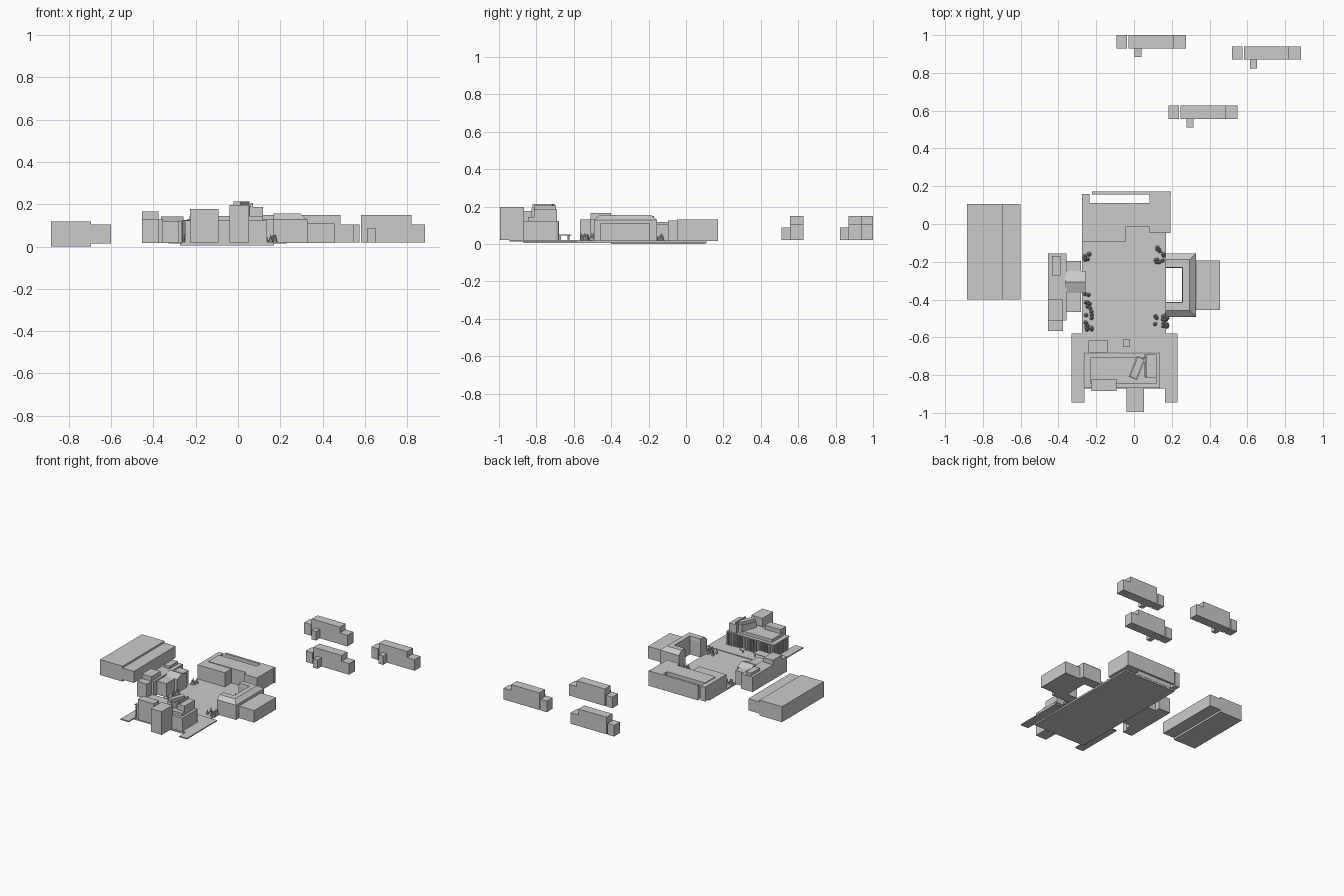
import bpy, bmesh, math, random

if "Cube" in bpy.data.objects:
    bpy.data.objects.remove(bpy.data.objects["Cube"])
random.seed(4)

def finish(name, bm):
    me = bpy.data.meshes.new(name)
    bmesh.ops.recalc_face_normals(bm, faces=bm.faces)
    bm.to_mesh(me)
    bm.free()
    ob = bpy.data.objects.new(name, me)
    bpy.context.collection.objects.link(ob)
    return ob

def box(name, x0, x1, y0, y1, z0, z1, turn=0):
    bm = bmesh.new()
    bmesh.ops.create_cube(bm, size=1)
    for v in bm.verts:
        v.co = (v.co.x * (x1 - x0), v.co.y * (y1 - y0), v.co.z * (z1 - z0))
    ob = finish(name, bm)
    ob.location = ((x0 + x1) / 2, (y0 + y1) / 2, (z0 + z1) / 2)
    ob.rotation_euler.z = math.radians(turn)
    return ob

def loft(name, rings):
    """Closed solid through equal-length rings of points."""
    bm = bmesh.new()
    rows = [[bm.verts.new(p) for p in r] for r in rings]
    n = len(rows[0])
    for a, b in zip(rows, rows[1:]):
        for i in range(n):
            j = (i + 1) % n
            bm.faces.new((a[i], a[j], b[j], b[i]))
    bm.faces.new(rows[0])
    bm.faces.new(rows[-1])
    return finish(name, bm)

# Ground plate and southern forecourt
box("ground", -.275, .17, -.87, .11, .004, .017)
box("forecourt", -.33, .23, -.865, -.58, .014, .022)
box("forecourt_west_arm", -.33, -.262, -.945, -.865, .014, .022)
box("forecourt_east_arm", .165, .23, -.945, -.83, .014, .022)

# Long western warehouse
box("warehouse_high", -.885, -.695, -.4, .105, 0, .118)
box("warehouse_low", -.695, -.6, -.4, .105, .015, .104)

# West building
box("west_hall", -.455, -.358, -.51, -.155, .016, .13)
box("west_tower", -.455, -.375, -.567, -.51, .016, .13)
box("west_tower_top", -.455, -.375, -.51, -.4, .13, .165)
box("west_roof_box", -.435, -.388, -.272, -.17, .13, .15)
box("west_annex", -.358, -.28, -.465, -.195, .016, .12)
prof = [(-.365, .016), (-.255, .016), (-.255, .125), (-.365, .125)]
loft("west_gabled_porch", [[(x, y, z) for y, z in
     [(-.365, .016), (-.25, .016), (-.25, .12), (-.307, .142), (-.365, .12)]]
     for x in (-.365, -.258)])

# East building: U-shaped walls with a sloping mansard roof
def u_ring(o, c, z):
    # o insets the outer walls, c insets the court walls
    return [(.168, -.492 + o, z), (.328 - o, -.492 + o, z), (.328 - o, -.155 - o, z),
            (.168, -.155 - o, z), (.168, -.232 + c, z), (.255 + c, -.232 + c, z),
            (.255 + c, -.412 - c, z), (.168, -.412 - c, z)]
loft("east_hall", [u_ring(0, 0, .016), u_ring(0, 0, .128), u_ring(.033, .003, .155)])
box("east_wing", .328, .456, -.456, -.192, .016, .108)

# North building
box("north_main", -.24, .082, -.015, .112, .015, .13)
box("north_front", -.275, -.045, -.095, -.015, .015, .125)
box("north_west_wing", -.275, -.235, -.015, .16, .015, .125)
box("north_east_block", .082, .193, -.047, .155, .015, .13)
box("north_back_wall", -.222, .197, .155, .172, .015, .13)

# South building
box("south_main", -.25, .137, -.868, -.692, .02, .122)
box("south_upper", -.23, .118, -.845, -.708, .122, .145)
box("south_front_block", -.226, -.092, -.885, -.82, .02, .177)
box("south_tower", -.04, .052, -.995, -.865, .02, .197)
box("south_penthouse", .055, .118, -.812, -.69, .12, .187)
box("south_turned_block", -.008, .04, -.822, -.702, .14, .19, -22)
box("south_turned_cap", -.002, .034, -.818, -.706, .19, .213, -22)
box("south_penthouse_cap", .06, .07, -.81, -.695, .187, .205)

# Colonnade along the north and west sides, with a roof slab
bm = bmesh.new()
spots = [(-.263 + i * .0132, -.684) for i in range(31)]
spots += [(-.263, -.684 - i * .0132) for i in range(1, 14)]
for x, y in spots:
    r = bmesh.ops.create_cone(bm, cap_ends=True, segments=6, radius1=.004,
                              radius2=.004, depth=.1)
    bmesh.ops.translate(bm, verts=r["verts"], vec=(x, y, .071))
finish("colonnade", bm)
box("colonnade_roof", -.265, .137, -.868, -.682, .116, .122)

# Canopy and small stall north of the colonnade
box("canopy_top", -.24, -.138, -.68, -.617, .046, .051)
for x in (-.232, -.146):
    for y in (-.672, -.625):
        box("canopy_post", x - .003, x + .003, y - .003, y + .003, .02, .046)
box("stall_top", -.058, -.022, -.65, -.612, .046, .051)
box("stall_post", -.043, -.037, -.634, -.628, .02, .046)

# Clusters of small conical trees
for i, (x0, x1, y0, y1, n) in enumerate([
        (-.262, -.23, -.2, -.15, 9), (-.262, -.225, -.45, -.365, 12),
        (-.262, -.222, -.56, -.46, 14), (.112, .158, -.205, -.125, 12),
        (.105, .18, -.545, -.475, 16)]):
    bm = bmesh.new()
    for k in range(n):
        h = random.uniform(.03, .045)
        r = bmesh.ops.create_cone(bm, cap_ends=True, segments=8, radius1=.011,
                                  radius2=0, depth=h)
        bmesh.ops.translate(bm, verts=r["verts"], vec=(
            random.uniform(x0, x1), random.uniform(y0, y1), .016 + h / 2))
    finish(f"tree_cluster_{i + 1}", bm)

# Three identical terraces to the north
for i, (x, y) in enumerate([(-.092, .93), (.183, .557), (.518, .87)]):
    n = f"terrace_{i + 1}_"
    e = .302
    box(n + "left", x, x + .056, y, y + .07, .02, .105)
    box(n + "main", x + .064, x + e, y, y + .07, .02, .15)
    box(n + "right", x + e, x + .366, y, y + .07, .02, .105)
    box(n + "porch", x + .095, x + .132, y - .047, y, .02, .088)
